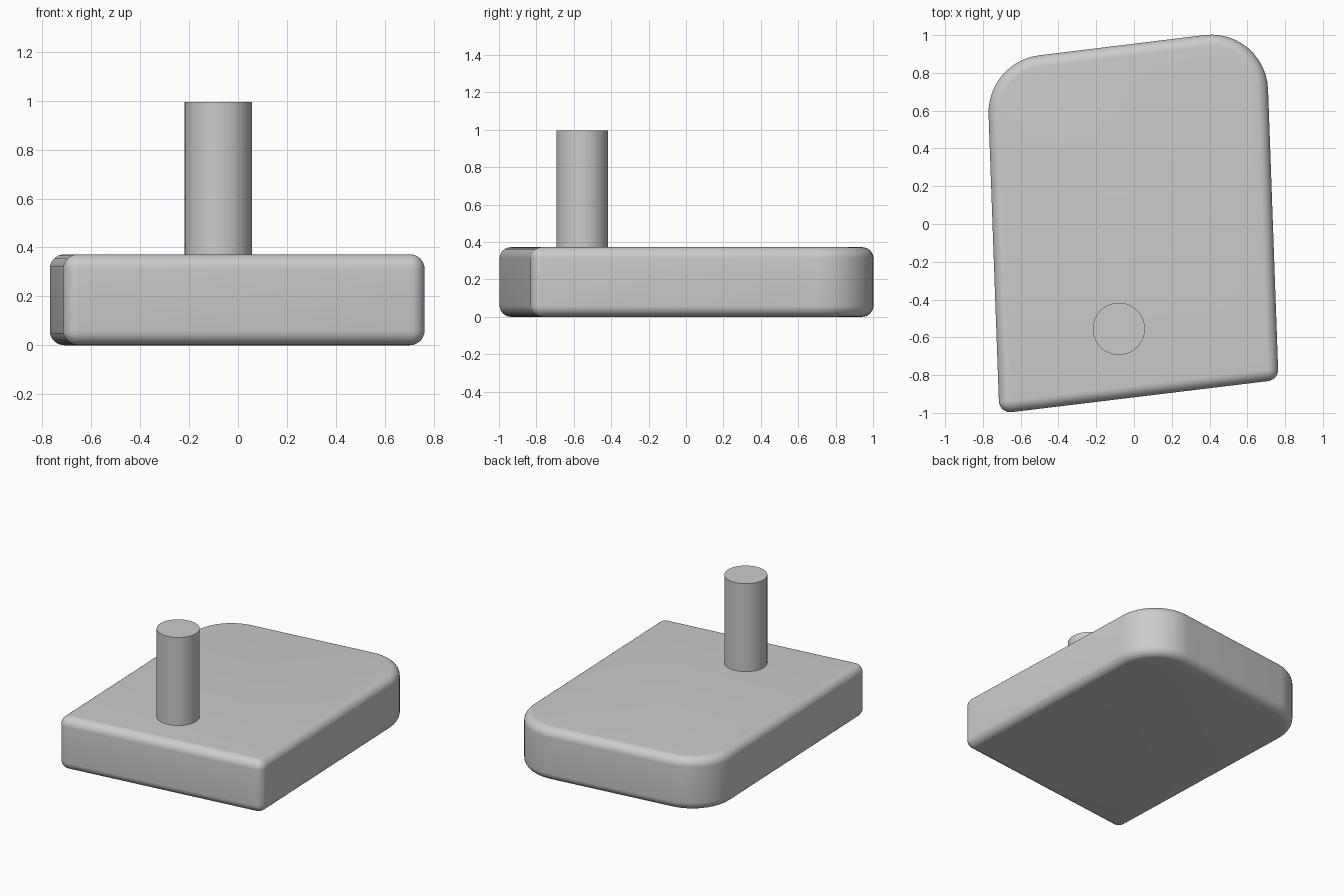
import bpy, bmesh, math
from mathutils import Vector

if "Cube" in bpy.data.objects:
    bpy.data.objects.remove(bpy.data.objects["Cube"], do_unlink=True)

HEIGHT, SOFT = 0.372, 0.06

grey = bpy.data.materials.new("plain grey")
grey.use_nodes = True
colour = (0.6, 0.6, 0.6, 1)
grey.diffuse_color = colour
grey.node_tree.nodes["Principled BSDF"].inputs["Base Color"].default_value = colour

# Slab corners, counter-clockwise: position and fillet radius
corners = [((-0.713, -1.004), 0.061), ((0.765, -0.825), 0.061),
           ((0.698, 1.040), 0.30), ((-0.78, 0.859), 0.305)]


def outline(inset, z, steps=12):
    """Rounded outline moved inward by inset, at height z."""
    points = []
    for i, (corner, radius) in enumerate(corners):
        p = Vector(corner)
        before = (p - Vector(corners[i - 1][0])).normalized()
        after = (Vector(corners[(i + 1) % len(corners)][0]) - p).normalized()
        n0 = Vector((before.y, -before.x))
        n1 = Vector((after.y, -after.x))
        centre = p - (n0 + n1) * (radius / (1 + n0.dot(n1)))
        start = math.atan2(n0.y, n0.x)
        sweep = n0.angle(n1)
        for s in range(steps + 1):
            a = start + sweep * s / steps
            c = centre + Vector((math.cos(a), math.sin(a))) * (radius - inset)
            points.append((c.x, c.y, z))
    return points


def finish(bm, name, angle):
    bmesh.ops.recalc_face_normals(bm, faces=bm.faces)
    mesh = bpy.data.meshes.new(name)
    bm.to_mesh(mesh)
    bm.free()
    mesh.materials.append(grey)
    obj = bpy.data.objects.new(name, mesh)
    bpy.context.collection.objects.link(obj)
    bpy.ops.object.select_all(action='DESELECT')
    obj.select_set(True)
    bpy.context.view_layer.objects.active = obj
    bpy.ops.object.shade_smooth_by_angle(angle=math.radians(angle))


# Slab: stacked outlines with a quarter-round along the bottom and top edges
bm = bmesh.new()
quarter = [math.pi / 2 * i / 8 for i in range(9)]
levels = [(SOFT * (1 - math.sin(a)), SOFT * (1 - math.cos(a))) for a in quarter]
levels += [(inset, HEIGHT - z) for inset, z in reversed(levels)]
rings = [[bm.verts.new(p) for p in outline(*level)] for level in levels]
for low, high in zip(rings, rings[1:]):
    for i in range(len(low)):
        j = (i + 1) % len(low)
        bm.faces.new((low[i], low[j], high[j], high[i]))
bm.faces.new(rings[0][::-1])
bm.faces.new(rings[-1])
finish(bm, "slab", 40)

# Upright round post near the front edge
bm = bmesh.new()
bmesh.ops.create_cone(bm, cap_ends=True, segments=64, radius1=0.138,
                      radius2=0.138, depth=0.795)
bmesh.ops.translate(bm, verts=bm.verts, vec=(-0.08, -0.555, 0.5975))
finish(bm, "post", 40)
